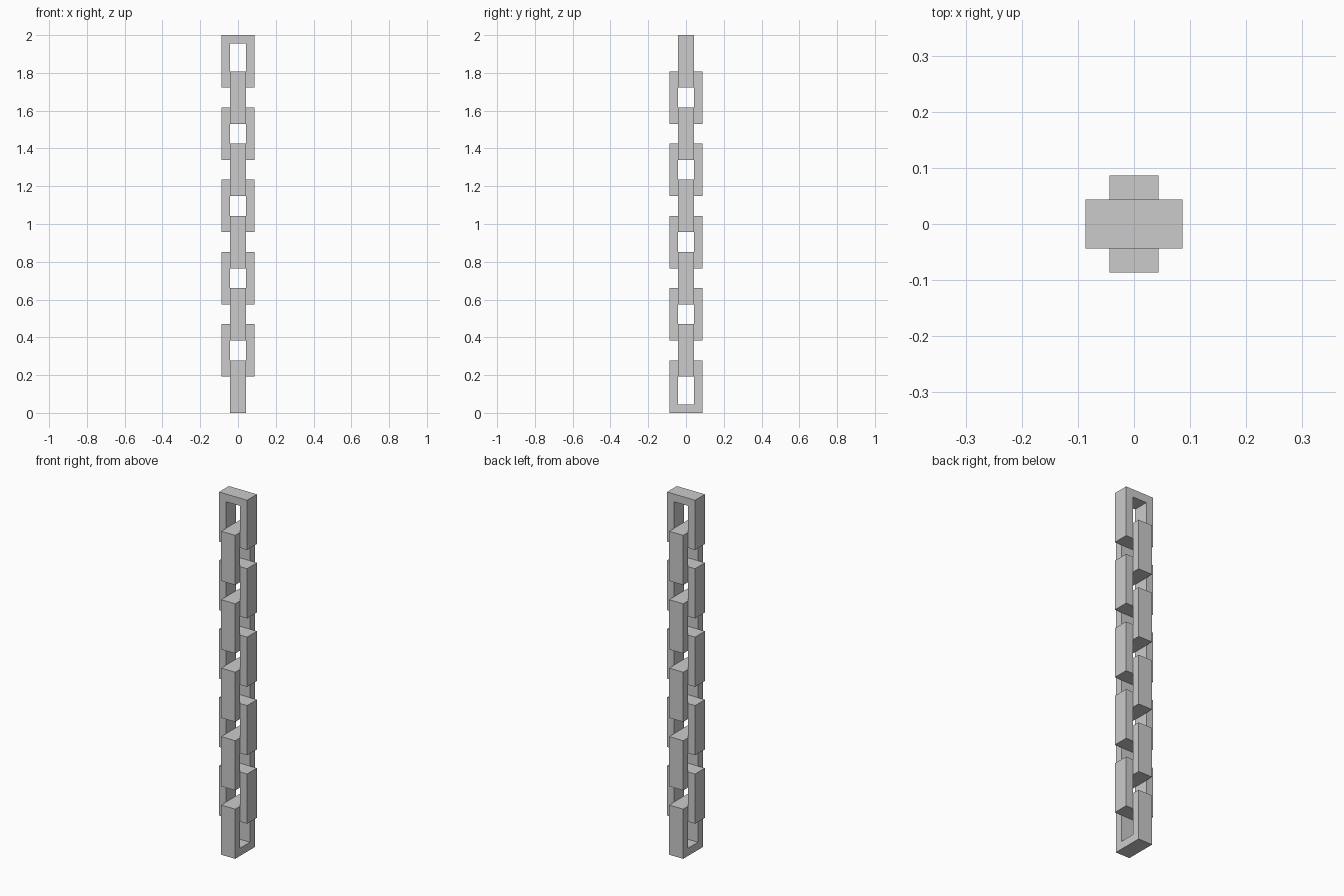
import bpy, bmesh, math

if "Cube" in bpy.data.objects:
    bpy.data.objects.remove(bpy.data.objects["Cube"])

BAR = 0.0433                  # bar thickness
HALF_W = 2 * BAR              # half of link width
HALF_D = BAR                  # half of link depth
COUNT = 10
HEIGHT = (2 + 2 * (COUNT - 1) * BAR) / COUNT   # so the full chain is 2 tall
PITCH = HEIGHT - 2 * BAR      # neighbouring bars just touch


def link_mesh():
    """Rectangular frame in the XZ plane, base at z = 0."""
    bm = bmesh.new()

    def loop(inset, y):
        w, lo, hi = HALF_W - inset, inset, HEIGHT - inset
        return [bm.verts.new((x, y, z)) for x, z in
                ((-w, lo), (w, lo), (w, hi), (-w, hi))]

    # outer front, outer back, inner back, inner front
    rings = [loop(0, -HALF_D), loop(0, HALF_D),
             loop(BAR, HALF_D), loop(BAR, -HALF_D)]
    for a, b in zip(rings, rings[1:] + rings[:1]):
        for i in range(4):
            j = (i + 1) % 4
            bm.faces.new((a[i], a[j], b[j], b[i]))
    bmesh.ops.recalc_face_normals(bm, faces=bm.faces)
    me = bpy.data.meshes.new("chain_link")
    bm.to_mesh(me)
    bm.free()
    return me


# Interlocking links, every other one turned a quarter
mesh = link_mesh()
for i in range(COUNT):
    ob = bpy.data.objects.new(f"chain_link_{i + 1}", mesh)
    ob.location.z = i * PITCH
    ob.rotation_euler.z = math.pi / 2 if i % 2 == 0 else 0
    bpy.context.collection.objects.link(ob)
